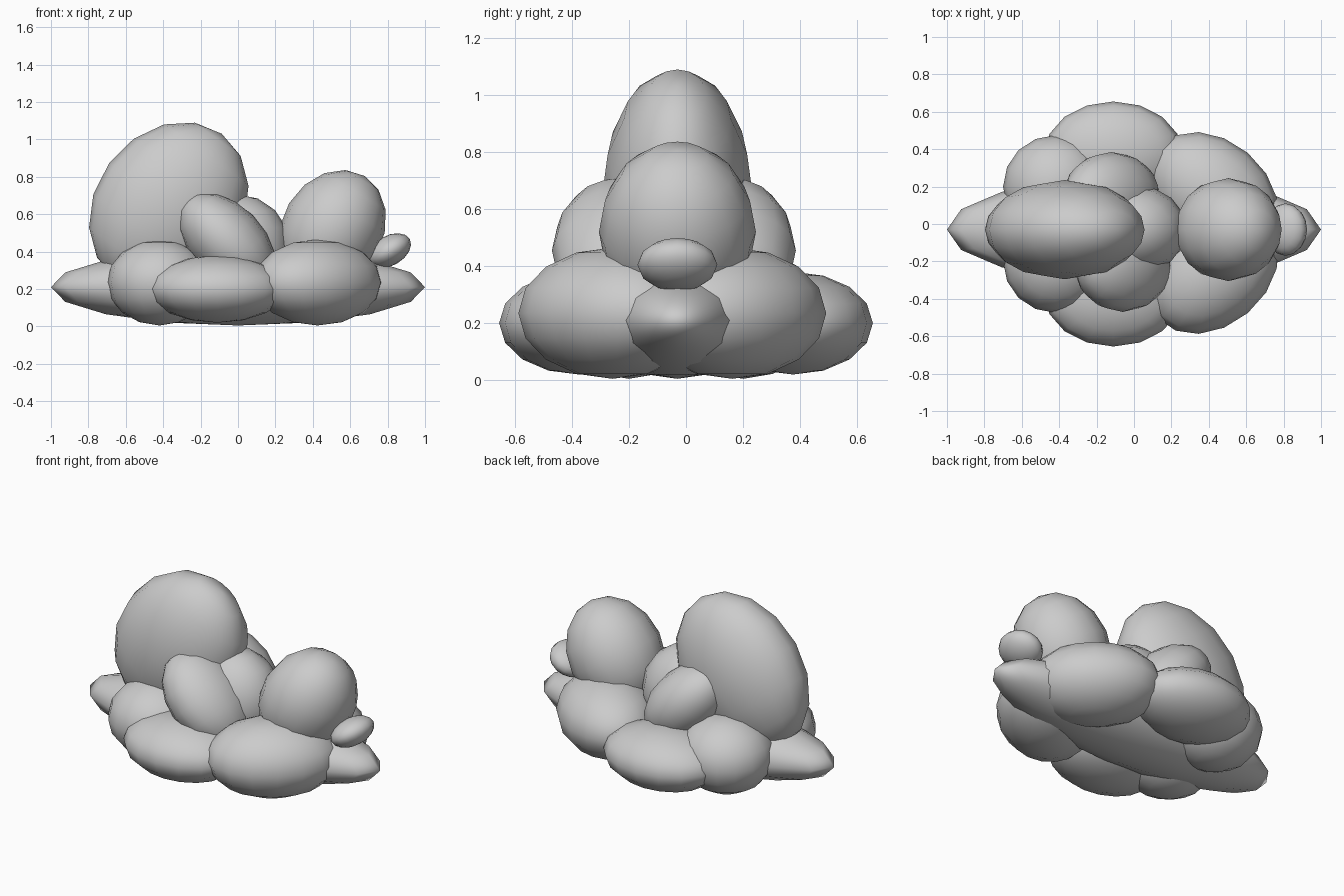
import bpy
from math import radians

if "Cube" in bpy.data.objects:
    bpy.data.objects.remove(bpy.data.objects["Cube"])


def blob(name, loc, radii, tilt=0, yaw=0):
    """Smooth 16-sided ellipsoid; tilt leans it about y, yaw turns it about z."""
    bpy.ops.mesh.primitive_uv_sphere_add(segments=16, ring_count=8, radius=1, location=loc,
                                         rotation=(0, radians(tilt), radians(yaw)))
    ob = bpy.context.object
    ob.name = name
    ob.scale = radii
    for p in ob.data.polygons:
        p.use_smooth = True
    return ob


MID = -0.03  # centre plane of the body masses

# Long low base
blob("base", (0, MID, 0.21), (1.0, 0.285, 0.205))

# Central body masses
blob("tall_mass", (-0.37, MID, 0.64), (0.395, 0.265, 0.482), tilt=36)
blob("torso", (0, MID, 0.42), (0.28, 0.24, 0.285))
blob("head", (0.505, MID, 0.52), (0.27, 0.275, 0.332), tilt=31)
blob("snout", (0.81, MID, 0.405), (0.125, 0.14, 0.08), tilt=-30)

# Upper side masses
blob("front_shoulder", (-0.06, -0.22, 0.455), (0.197, 0.25, 0.31), tilt=-45)
blob("back_shoulder", (-0.12, 0.145, 0.455), (0.197, 0.24, 0.31), tilt=-45)

# Low ring of masses, paired front and back
for side, s in (("front", -1), ("back", 1)):
    blob(side + "_middle_mass", (-0.11, s * 0.375, 0.2), (0.37, 0.28, 0.18))
    blob(side + "_left_mass", (-0.42, s * 0.2, 0.235), (0.28, 0.275, 0.23))
    blob(side + "_right_mass", (0.425, -0.048 + s * 0.21, 0.235), (0.385, 0.285, 0.23),
         yaw=-s * 40)
